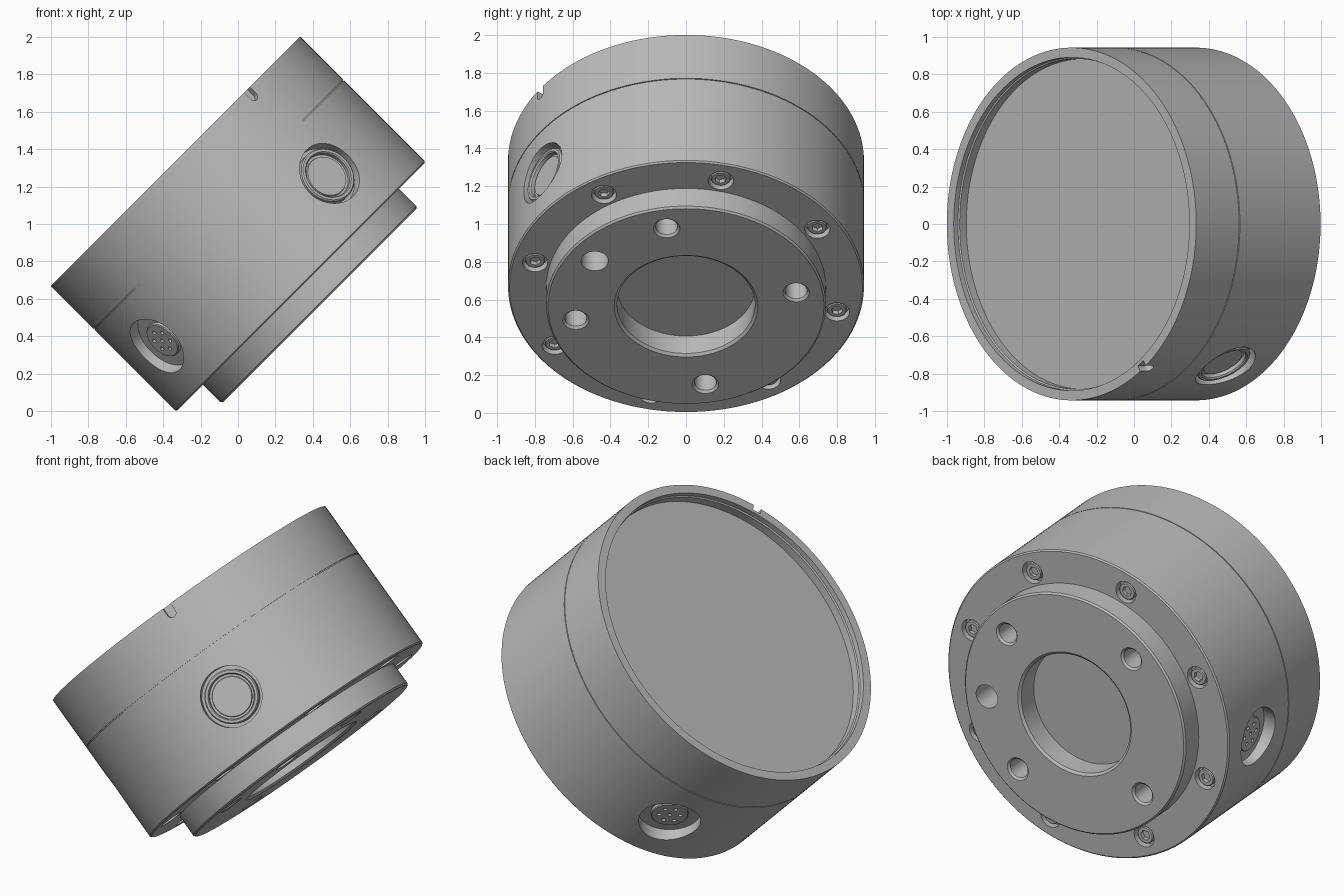
import bpy, bmesh
from math import radians, sin, cos, pi
from mathutils import Matrix

cube = bpy.data.objects.get("Cube")
if cube:
    bpy.data.objects.remove(cube, do_unlink=True)

R = 0.942          # housing radius
SEG = 144
TILT = Matrix.Translation((0.336, 0, 0.665)) @ Matrix.Rotation(radians(-45), 4, 'Y')
FLIP = Matrix.Rotation(pi, 4, 'X')

grey = bpy.data.materials.new("machined_grey")
grey.use_nodes = True
colour = (0.5, 0.5, 0.5, 1)
grey.diffuse_color = colour
grey.node_tree.nodes["Principled BSDF"].inputs["Base Color"].default_value = colour


def lathe(bm, profile, seg=48, m=Matrix(), ring=False):
    """Turn (radius, height) points about local z; ring closes the profile on itself."""
    loops = [[bm.verts.new(m @ Matrix.Rotation(2 * pi * i / seg, 4, 'Z').to_3x3().to_4x4()
                           @ Matrix.Translation((r, 0, z)).to_translation())
              for i in range(seg)] for r, z in profile]
    pairs = list(zip(loops, loops[1:]))
    if ring:
        pairs.append((loops[-1], loops[0]))
    else:
        bm.faces.new(loops[0][::-1])
        bm.faces.new(loops[-1])
    for a, b in pairs:
        for i in range(seg):
            j = (i + 1) % seg
            bm.faces.new((a[i], a[j], b[j], b[i]))


def finish(name, bm):
    bmesh.ops.recalc_face_normals(bm, faces=bm.faces)
    me = bpy.data.meshes.new(name)
    bm.to_mesh(me)
    bm.free()
    me.materials.append(grey)
    ob = bpy.data.objects.new(name, me)
    bpy.context.collection.objects.link(ob)
    ob.matrix_world = TILT
    return ob


def activate(ob):
    bpy.ops.object.select_all(action='DESELECT')
    ob.select_set(True)
    bpy.context.view_layer.objects.active = ob


def cut(ob, bm):
    cutter = finish("cutter", bm)
    cutter.hide_render = True
    mod = ob.modifiers.new("cut", 'BOOLEAN')
    mod.operation, mod.solver, mod.object = 'DIFFERENCE', 'EXACT', cutter
    activate(ob)
    bpy.ops.object.modifier_apply(modifier=mod.name)
    bpy.data.objects.remove(cutter, do_unlink=True)


def radial(angle, height):
    """Frame on the housing wall with local z pointing outward."""
    return (Matrix.Rotation(radians(angle), 4, 'Z') @ Matrix.Translation((R, 0, height))
            @ Matrix.Rotation(pi / 2, 4, 'Y'))


def below(angle, radius, height):
    """Frame on an underside face with local z pointing out of it."""
    return (Matrix.Rotation(radians(angle), 4, 'Z')
            @ Matrix.Translation((radius, 0, height)) @ FLIP)


PORT = radial(-55, 0.32)
SOCKETS = [radial(-145, 0.32), radial(135, 0.31)]
SCREWS = [below(13 + 45 * i, 0.82, 0) for i in range(8)]
FLANGE = -0.142

# Housing with stepped flange and central bore
bm = bmesh.new()
lathe(bm, [(0.365, 0), (0.365, FLANGE + 0.012), (0.38, FLANGE), (0.73, FLANGE),
           (0.74, FLANGE + 0.01), (0.74, 0), (R - 0.008, 0), (R, 0.008),
           (R, 0.617), (R - 0.006, 0.617), (R - 0.006, 0.62)], SEG)
housing = finish("housing", bm)

bm = bmesh.new()
for a in (-10, 80, 170, 260):      # chamfered flange holes
    lathe(bm, [(0.058, -0.2), (0.058, -0.012), (0.07, 0), (0.07, 0.05)], 48,
          below(a, 0.592, FLANGE))
lathe(bm, [(0.072, -0.2), (0.072, 0.05)], 48, below(-55, 0.59, FLANGE))
for m in SCREWS:                   # counterbores
    lathe(bm, [(0.067, -0.045), (0.067, 0.05)], 40, m)
for m in [PORT] + SOCKETS:         # side recesses
    lathe(bm, [(0.175, -0.075), (0.175, 0.1)], 64, m)
cut(housing, bm)

# Bezel above the seam, with a locating notch in its rim
bm = bmesh.new()
lathe(bm, [(R - 0.006, 0.62), (R - 0.006, 0.623), (R, 0.623), (R, 0.947), (0.89, 0.947),
           (0.89, 0.915), (0.882, 0.91), (0.882, 0.62)], SEG, ring=True)
bezel = finish("bezel", bm)

bm = bmesh.new()
m = radial(-55, 0.9)
outline = [(0.026 * sin(t * pi / 12), 0.026 * cos(t * pi / 12)) for t in range(13)]
outline += [(-0.1, -0.026), (-0.1, 0.026)]
rows = [[bm.verts.new(m @ Matrix.Translation((x, y, z)).to_translation())
         for x, y in outline] for z in (-0.034, 0.05)]
for row in rows:
    bm.faces.new(row)
for i in range(len(outline)):
    j = (i + 1) % len(outline)
    bm.faces.new((rows[0][i], rows[0][j], rows[1][j], rows[1][i]))
cut(bezel, bm)

# Flat cover inside the bezel
bm = bmesh.new()
lathe(bm, [(0.884, 0.8), (0.884, 0.86)], SEG)
cover = finish("cover_disc", bm)

# Socket-head screws
bm = bmesh.new()
for m in SCREWS:
    lathe(bm, [(0.052, -0.05), (0.052, -0.016), (0.047, -0.011)], 32, m)
screws = finish("screws", bm)
bm = bmesh.new()
for m in SCREWS:
    lathe(bm, [(0.031, -0.036), (0.031, 0.03)], 6, m)
cut(screws, bm)

# Plain port: stepped collar around a recessed plug
bm = bmesh.new()
lathe(bm, [(0.155, -0.08), (0.155, -0.03), (0.148, -0.022), (0.134, -0.022),
           (0.128, -0.03), (0.128, -0.08)], 64, PORT, ring=True)
collar = finish("port_collar", bm)
bm = bmesh.new()
lathe(bm, [(0.13, -0.08), (0.13, -0.052), (0.115, -0.052), (0.112, -0.042)], 64, PORT)
plug = finish("port_plug", bm)

# Pin sockets: insert with one centre hole and a ring of six
bm = bmesh.new()
for m in SOCKETS:
    lathe(bm, [(0.105, -0.08), (0.105, -0.058), (0.1, -0.053)], 48, m)
inserts = finish("socket_inserts", bm)
bm = bmesh.new()
for m in SOCKETS:
    spots = [(0, 0)] + [(0.06 * cos(i * pi / 3), 0.06 * sin(i * pi / 3)) for i in range(6)]
    for x, y in spots:
        lathe(bm, [(0.011, -0.07), (0.011, 0)], 16, m @ Matrix.Translation((x, y, 0)))
cut(inserts, bm)

for ob in (housing, bezel, cover, screws, collar, plug, inserts):
    activate(ob)
    bpy.ops.object.shade_smooth_by_angle(angle=radians(25))
